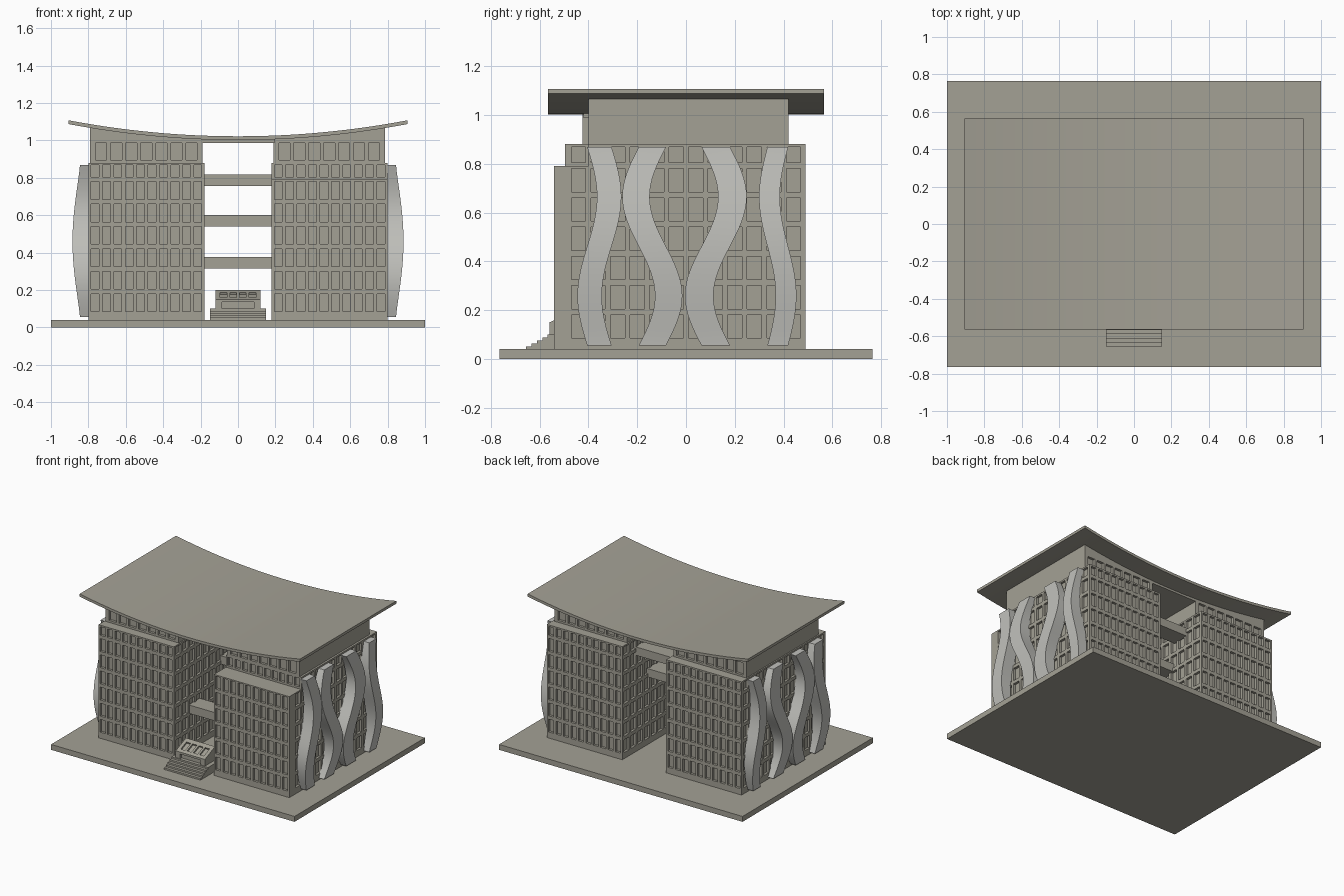
import bpy, bmesh, math
from mathutils import Vector as V

if "Cube" in bpy.data.objects:
    bpy.data.objects.remove(bpy.data.objects["Cube"])


def material(name, col):
    m = bpy.data.materials.new(name)
    m.diffuse_color = (*col, 1)
    m.use_nodes = True
    m.node_tree.nodes["Principled BSDF"].inputs["Base Color"].default_value = m.diffuse_color
    return m


STONE = material("warm grey stone", (0.37, 0.355, 0.30))
PALE = material("pale grey ribbon", (0.53, 0.53, 0.50))


def finish(name, bm, mat=STONE, smooth=False):
    bmesh.ops.remove_doubles(bm, verts=bm.verts, dist=1e-5)
    bmesh.ops.recalc_face_normals(bm, faces=bm.faces)
    me = bpy.data.meshes.new(name)
    bm.to_mesh(me)
    bm.free()
    me.materials.append(mat)
    ob = bpy.data.objects.new(name, me)
    bpy.context.collection.objects.link(ob)
    if smooth:
        bpy.ops.object.select_all(action='DESELECT')
        ob.select_set(True)
        bpy.context.view_layer.objects.active = ob
        bpy.ops.object.shade_smooth_by_angle(angle=math.radians(30))
    return ob


def quad(bm, pts):
    bm.faces.new([bm.verts.new(p) for p in pts])


def box(name, x0, x1, y0, y1, z0, z1):
    bm = bmesh.new()
    bmesh.ops.create_cube(bm, size=1)
    for v in bm.verts:
        v.co = ((x0 + x1) / 2 + v.co.x * (x1 - x0), (y0 + y1) / 2 + v.co.y * (y1 - y0),
                (z0 + z1) / 2 + v.co.z * (z1 - z0))
    return finish(name, bm)


def extrude_profile(name, pts, axis, a, b, smooth=False):
    """Extrude 2D points along x (points are y,z) or y (points are x,z)."""
    bm = bmesh.new()
    at = (lambda p, t: (t, p[0], p[1])) if axis == 'x' else (lambda p, t: (p[0], t, p[1]))
    f = bm.faces.new([bm.verts.new(at(p, a)) for p in pts])
    ext = bmesh.ops.extrude_face_region(bm, geom=[f])['geom']
    d = V((b - a, 0, 0)) if axis == 'x' else V((0, b - a, 0))
    bmesh.ops.translate(bm, vec=d, verts=[v for v in ext if isinstance(v, bmesh.types.BMVert)])
    return finish(name, bm, smooth=smooth)


def panel(bm, o, u, v, n, ub, vb, depth=0.018):
    """Wall with sunk windows: every odd cell of the break lists is recessed against normal n."""
    o, u, v, back = V(o), V(u), V(v), V(n) * -depth
    for i in range(len(ub) - 1):
        for j in range(len(vb) - 1):
            c = [o + u * a + v * b for a, b in ((ub[i], vb[j]), (ub[i + 1], vb[j]),
                                                (ub[i + 1], vb[j + 1]), (ub[i], vb[j + 1]))]
            if i % 2 and j % 2:
                quad(bm, [p + back for p in c])
                for k in range(4):
                    quad(bm, [c[k], c[k - 1], c[k - 1] + back, c[k] + back])
            else:
                quad(bm, c)


def breaks(lo, hi, spans):
    return [lo] + [e for s in spans for e in s] + [hi]


def columns(lo, hi, n, width, margin):
    step = (hi - lo - 2 * margin) / (n - 1)
    return breaks(lo, hi, [(lo + margin + i * step - width / 2, lo + margin + i * step + width / 2)
                           for i in range(n)])


def windowed_block(name, x0, x1, y0, y1, z0, z1, fx, sy, rows, front=True, back=True):
    bm = bmesh.new()
    zb = breaks(z0, z1, rows)
    X, Y, Z = (1, 0, 0), (0, 1, 0), (0, 0, 1)
    panel(bm, (0, y0, 0), X, Z, (0, -1, 0), fx if front else [x0, x1], zb)
    panel(bm, (0, y1, 0), X, Z, Y, fx if back else [x0, x1], zb)
    panel(bm, (x0, 0, 0), Y, Z, (-1, 0, 0), sy, zb)
    panel(bm, (x1, 0, 0), Y, Z, X, sy, zb)
    for z in (z0, z1):
        quad(bm, [(x0, y0, z), (x1, y0, z), (x1, y1, z), (x0, y1, z)])
    return finish(name, bm)


def roof_z(x):
    return 1.022 + 0.085 * (x / 0.905) ** 2


# Ground slab
box("base_slab", -1, 1, -0.765, 0.765, 0, 0.04)

# Office towers
rows = [(0.085 + 0.12 * i, 0.18 + 0.12 * i) for i in range(6)]
rows_top = rows + [(0.805, 0.868)]
side = [(-0.44 + 0.08 * i - 0.029, -0.44 + 0.08 * i + 0.029) for i in range(12)]
left_x = columns(-0.8, -0.18, 10, 0.042, 0.035)
right_x = columns(0.18, 0.8, 10, 0.042, 0.035)
windowed_block("left_tower", -0.8, -0.18, -0.495, 0.49, 0.04, 0.88,
               left_x, breaks(-0.495, 0.49, side), rows_top)
windowed_block("right_tower", 0.18, 0.8, -0.40, 0.49, 0.04, 0.88,
               right_x, breaks(-0.40, 0.49, side[1:]), rows_top)
windowed_block("right_front_wing", 0.18, 0.8, -0.54, -0.40, 0.04, 0.79,
               right_x, breaks(-0.54, -0.40, side[:1]), rows, back=False)

# Set-back top storeys reaching up to the curved roof
for name, x0, x1, y0 in (("left", -0.79, -0.19, -0.425), ("right", 0.19, 0.785, -0.40)):
    windowed_block(name + "_top_storey", x0, x1, y0, 0.42, 0.88, 1.0,
                   columns(x0, x1, 7, 0.06, 0.058), [y0, 0.42], [(0.895, 0.985)])
    xs = [x0 + (x1 - x0) * i / 8 for i in range(9)]
    extrude_profile(name + "_top_wall", [(x0, 1.0), (x1, 1.0)] +
                    [(x, roof_z(x) - 0.012) for x in reversed(xs)], 'y', y0, 0.42)

# Sagging roof and the soffit between the towers
xs = [-0.905 + 1.81 * i / 32 for i in range(33)]
extrude_profile("curved_roof", [(x, roof_z(x)) for x in xs] +
                [(x, roof_z(x) - 0.02) for x in reversed(xs)], 'y', -0.565, 0.565, smooth=True)
box("roof_soffit", -0.195, 0.195, -0.42, 0.42, 0.987, 1.008)

# Staggered link bridges
for name, y0, z0 in (("lower", -0.31, 0.315), ("middle", 0.06, 0.54), ("upper", 0.2, 0.755)):
    box(name + "_bridge", -0.19, 0.19, y0, y0 + 0.13, z0, z0 + 0.062)

# Wavy ribbons on the outer walls: centre y, sway, width
for i, (yc, sway, w) in enumerate(((-0.355, -0.04, 0.1), (-0.138, 0.067, 0.112),
                                   (0.122, -0.068, 0.117), (0.376, 0.034, 0.085))):
    for s, label in ((1, "right"), (-1, "left")):
        bm = bmesh.new()
        rings = []
        for k in range(33):
            t = k / 32
            y = yc + sway * math.sin(2 * math.pi * t)
            out = 0.845 + 0.04 * math.sin(math.pi * t) ** 1.2
            z = 0.055 + 0.813 * t
            rings.append([bm.verts.new((s * x, y + d * w / 2, z)) for x, d in
                          ((0.795, -1), (out, -1), (out, 1), (0.795, 1))])
        for a, b in zip(rings, rings[1:]):
            for k in range(4):
                bm.faces.new((a[k], a[k - 1], b[k - 1], b[k]))
        bm.faces.new(rings[0])
        bm.faces.new(rings[-1])
        finish(f"{label}_ribbon_{i + 1}", bm, PALE, smooth=True)

# Entrance steps
for i in range(5):
    box(f"step_{i + 1}", -0.15, 0.15, -0.655 + 0.022 * i, -0.44, 0.04, 0.052 + 0.012 * i)

# Entrance porch with doorway and sloped skylight canopy
bm = bmesh.new()
panel(bm, (0, -0.56, 0), (1, 0, 0), (0, 0, 1), (0, -1, 0),
      [-0.12, -0.085, 0.085, 0.12], [0.04, 0.1, 0.135, 0.15])
slope = V((0, 0.12, 0.05))
panel(bm, (0, -0.56, 0.15), (1, 0, 0), slope, V((0, -0.05, 0.12)).normalized(),
      breaks(-0.12, 0.12, [(x - 0.018, x + 0.018) for x in (-0.077, -0.026, 0.026, 0.077)]),
      [0, 0.2, 0.75, 1], 0.012)
for x in (-0.12, 0.12):
    quad(bm, [(x, -0.56, 0.04), (x, -0.44, 0.04), (x, -0.44, 0.2), (x, -0.56, 0.15)])
quad(bm, [(-0.12, -0.44, 0.04), (0.12, -0.44, 0.04), (0.12, -0.44, 0.2), (-0.12, -0.44, 0.2)])
finish("entrance_porch", bm)
